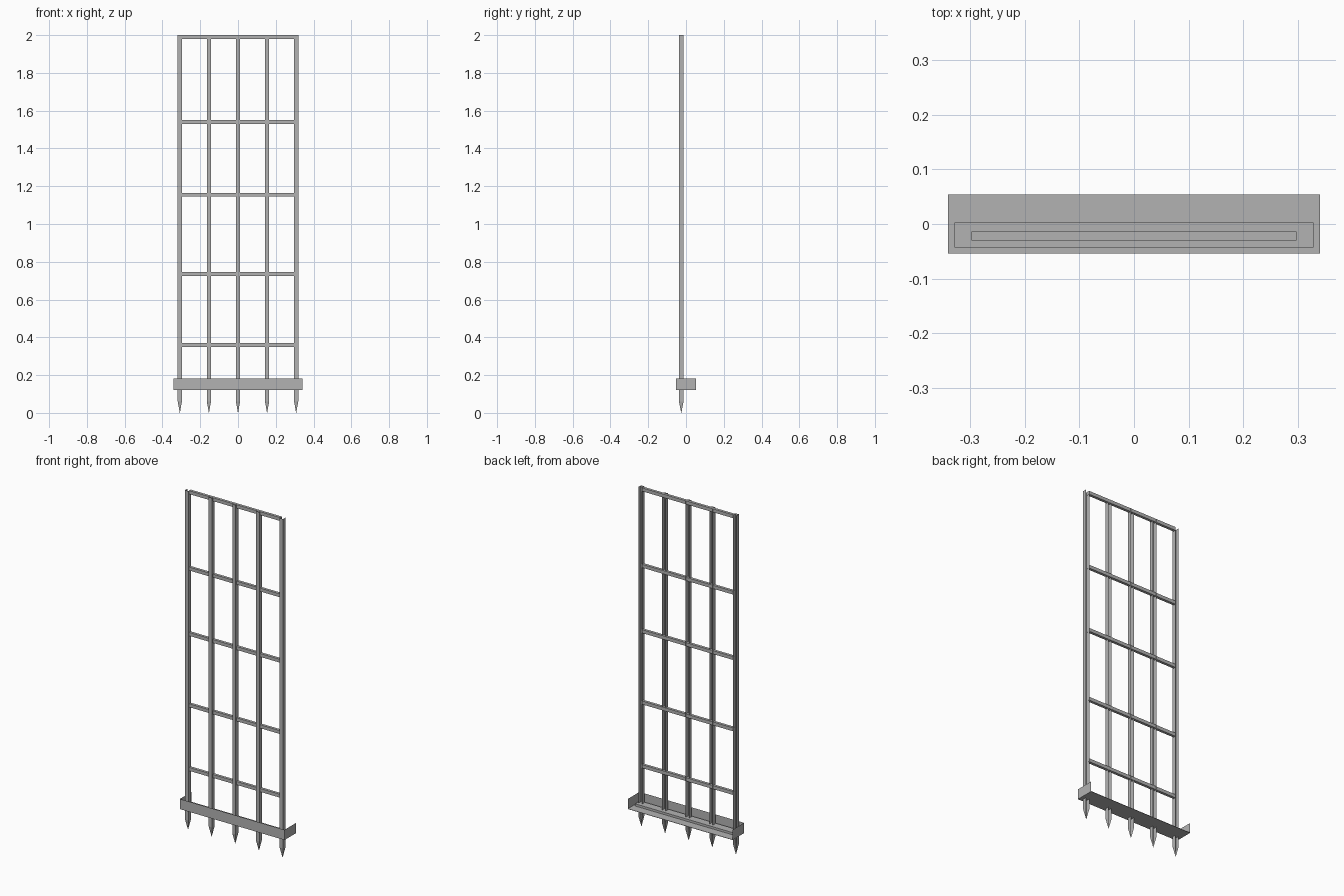
import bpy
import bmesh

cube = bpy.data.objects.get("Cube")
if cube:
    bpy.data.objects.remove(cube)

# Single grey material
grey = bpy.data.materials.new("galvanised_grey")
grey.use_nodes = True
colour = (0.45, 0.45, 0.45, 1)
grey.diffuse_color = colour
grey.node_tree.nodes["Principled BSDF"].inputs["Base Color"].default_value = colour


def finish(name, bm):
    mesh = bpy.data.meshes.new(name)
    bm.to_mesh(mesh)
    bm.free()
    mesh.materials.append(grey)
    obj = bpy.data.objects.new(name, mesh)
    bpy.context.collection.objects.link(obj)
    return obj


def box(name, x, y, z):
    """Box from three (min, max) ranges."""
    bm = bmesh.new()
    bmesh.ops.create_cube(bm, size=1)
    for v in bm.verts:
        v.co = [r[0] + (c + 0.5) * (r[1] - r[0]) for c, r in zip(v.co, (x, y, z))]
    return finish(name, bm)


def channel(name, x, half_w, y_front, y_back, levels):
    """Sheet bent to a U, open at the back; levels are (z, scale)."""
    mid = (y_front + y_back) / 2
    half_d = (y_back - y_front) / 2
    outline = [(-half_w, half_d), (-half_w, -half_d), (half_w, -half_d), (half_w, half_d)]
    bm = bmesh.new()
    rows = [[bm.verts.new((x + px * s, mid + py * s, z)) for px, py in outline]
            for z, s in levels]
    for low, high in zip(rows, rows[1:]):
        for i in range(len(outline) - 1):
            bm.faces.new((low[i], low[i + 1], high[i + 1], high[i]))
    return finish(name, bm)


# Upright posts with pointed ground spikes
SPACING = 0.154
for i in range(-2, 3):
    channel(f"post_{i + 3}", i * SPACING, 0.011, -0.037, -0.013,
            [(0, 0.03), (0.06, 1), (2, 1)])

# Horizontal crossbars between the outer posts
for n, z in enumerate((0.36, 0.735, 1.155, 1.54, 1.99), 1):
    box(f"crossbar_{n}", (-0.298, 0.298), (-0.03, -0.014), (z - 0.01, z + 0.01))

# Base tray: front and end walls, floor, and clamping plate
BOTTOM, TOP = 0.122, 0.182
channel("tray_walls", 0, 0.341, -0.054, 0.054, [(BOTTOM, 1), (TOP, 1)])
box("tray_floor", (-0.341, 0.341), (-0.054, 0.054), (BOTTOM, BOTTOM + 0.002))
box("clamp_plate", (-0.329, 0.329), (-0.043, 0.003), (BOTTOM + 0.002, BOTTOM + 0.015))
